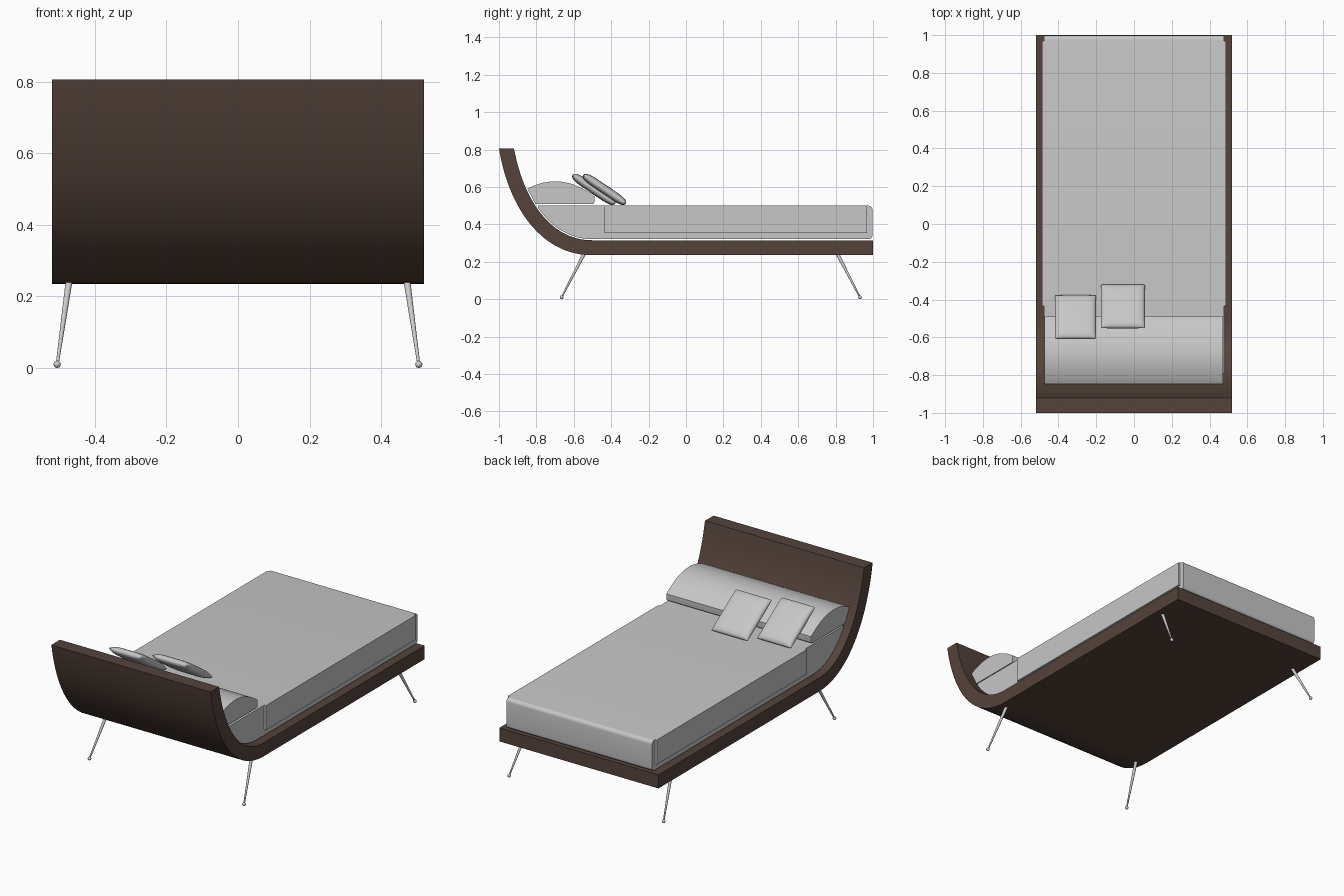
import bpy, bmesh, math
from mathutils import Vector, Matrix

if "Cube" in bpy.data.objects:
    bpy.data.objects.remove(bpy.data.objects["Cube"])


def material(name, rgb):
    m = bpy.data.materials.new(name)
    m.diffuse_color = (*rgb, 1)
    m.use_nodes = True
    m.node_tree.nodes["Principled BSDF"].inputs["Base Color"].default_value = m.diffuse_color
    return m


BROWN = material("dark brown wood", (0.090, 0.056, 0.043))
GREY = material("grey fabric", (0.57, 0.57, 0.57))
METAL = material("light metal", (0.60, 0.60, 0.60))


def finish(name, bm, mat):
    bmesh.ops.recalc_face_normals(bm, faces=bm.faces)
    me = bpy.data.meshes.new(name)
    bm.to_mesh(me)
    bm.free()
    me.materials.append(mat)
    ob = bpy.data.objects.new(name, me)
    bpy.context.collection.objects.link(ob)
    return ob


def prism(name, pts, x0, x1, mat):
    """Extrude a (y, z) side profile from x0 to x1."""
    bm = bmesh.new()
    face = bm.faces.new([bm.verts.new((x0, y, z)) for y, z in pts])
    ext = bmesh.ops.extrude_face_region(bm, geom=[face])
    verts = [v for v in ext["geom"] if isinstance(v, bmesh.types.BMVert)]
    bmesh.ops.translate(bm, verts=verts, vec=(x1 - x0, 0, 0))
    return finish(name, bm, mat)


def corner(cy, cz, r, a0, a1, n=6):
    return [(cy + r * math.cos(math.radians(a0 + (a1 - a0) * i / n)),
             cz + r * math.sin(math.radians(a0 + (a1 - a0) * i / n))) for i in range(n + 1)]


# Headboard sweep: Bezier outer line, offset inwards by a distance
P = [Vector(p) for p in ((-0.5, 0.235), (-0.78, 0.235), (-0.95, 0.5), (-1.0, 0.805))]


def sweep(offset, n=28):
    out = []
    for i in range(n + 1):
        t = i / n
        s = 1 - t
        p = P[0] * s**3 + P[1] * 3 * s * s * t + P[2] * 3 * s * t * t + P[3] * t**3
        d = (P[1] - P[0]) * s * s + (P[2] - P[1]) * 2 * s * t + (P[3] - P[2]) * t * t
        d.normalize()
        q = p + Vector((d.y, -d.x)) * offset
        out.append((q.x, min(q.y, 0.805)))
    return out


# Bed frame with curved headboard
inner = sweep(0.08)
inner[-1] = (-0.92, 0.805)
inner = [p for p in inner[:-1] if p[1] < 0.805] + inner[-1:]
prism("bed_frame", [(1.0, 0.235)] + sweep(0) + inner[::-1] + [(1.0, 0.315)], -0.52, 0.52, BROWN)

# Mattress following the curve, rounded at the foot
TOP = 0.5
curve = [p for p in sweep(0.086, 60) if p[1] < TOP - 0.003]
mattress = (curve + [(curve[-1][0] - 0.001, TOP)]
            + corner(0.975, TOP - 0.022, 0.022, 90, 0)
            + corner(0.977, 0.341, 0.020, 0, -90))
prism("mattress", mattress, -0.476, 0.476, GREY)

# Side flaps of the cover
for side, label in ((-1, "left"), (1, "right")):
    x0, x1 = sorted((side * 0.476, side * 0.487))
    prism(label + "_cover_flap", [(-0.435, 0.355), (0.968, 0.355), (0.968, TOP), (-0.435, TOP)],
          x0, x1, GREY)

# Long pillow with arched top
arch = []
for i in range(25):
    y = -0.848 + (0.848 - 0.49) * i / 24
    arch.append((y, 0.63 - 1.8 * (y + 0.70) ** 2))
prism("long_pillow", [(-0.805, 0.508)] + arch + corner(-0.502, 0.52, 0.012, 0, -90, 4),
      -0.475, 0.472, GREY)


def cushion(name, cx, cy, cz, w, l, n=20):
    """Thin square cushion, bulging from a narrow seam."""
    bm = bmesh.new()
    steps = [math.sin(math.pi / 2 * (2 * i / n - 1)) for i in range(n + 1)]
    for sgn in (-1, 1):
        g = [[bm.verts.new((u * w / 2, v * l / 2,
                            sgn * 0.024 * math.sqrt(max(0, (1 - u**6) * (1 - v**6)))))
              for v in steps] for u in steps]
        for i in range(n):
            for j in range(n):
                bm.faces.new((g[i][j], g[i + 1][j], g[i + 1][j + 1], g[i][j + 1]))
    bmesh.ops.remove_doubles(bm, verts=bm.verts, dist=1e-5)
    ob = finish(name, bm, GREY)
    ob.matrix_world = Matrix.Translation((cx, cy, cz)) @ Matrix.Rotation(math.radians(-34), 4, 'X')


cushion("left_cushion", -0.31, -0.493, 0.587, 0.217, 0.275)
cushion("middle_cushion", -0.059, -0.436, 0.587, 0.233, 0.275)


# Splayed tapered legs with ball feet
def leg(name, top, foot):
    bm = bmesh.new()
    top, foot = Vector(top), Vector(foot)
    d = top - foot
    m = Matrix.Translation((top + foot) / 2) @ d.to_track_quat('Z', 'Y').to_matrix().to_4x4()
    bmesh.ops.create_cone(bm, cap_ends=True, segments=20, radius1=0.004, radius2=0.0095,
                          depth=d.length, matrix=m)
    bmesh.ops.create_uvsphere(bm, u_segments=16, v_segments=10, radius=0.01,
                              matrix=Matrix.Translation(foot))
    finish(name, bm, METAL)


for side, label in ((-1, "left"), (1, "right")):
    leg(label + "_head_leg", (side * 0.472, -0.545, 0.242), (side * 0.505, -0.665, 0.01))
    leg(label + "_foot_leg", (side * 0.472, 0.81, 0.242), (side * 0.505, 0.93, 0.01))

# Smooth shading with sharp edges kept
for ob in bpy.data.objects:
    ob.select_set(True)
    bpy.context.view_layer.objects.active = ob
bpy.ops.object.shade_smooth_by_angle(angle=math.radians(35))
